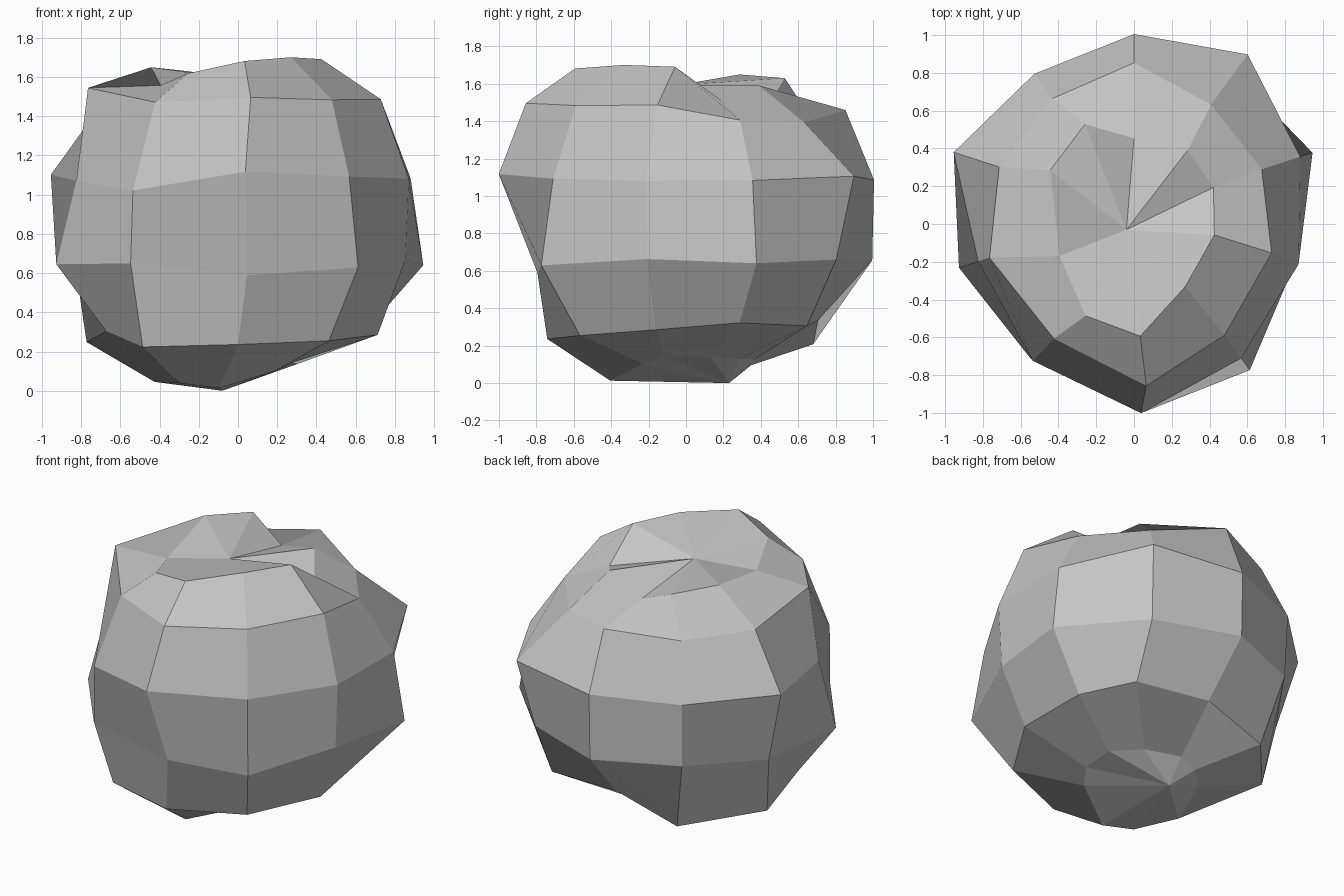
import bpy
import bmesh
from math import radians, sin, cos
from mathutils import Vector

default_cube = bpy.data.objects.get("Cube")
if default_cube:
    bpy.data.objects.remove(default_cube, do_unlink=True)

SEGMENTS = 10
CENTRE_HEIGHT = 0.87

# Each ring of the boulder: latitude, sideways shift, radii in hundredths
RINGS = [
    (57, (0, 0.04), (78, 85, 76, 94, 93, 82, 95, 103, 95, 93)),
    (37, (0, 0.07), (89, 87, 98, 92, 94, 105, 100, 112, 102, 98)),
    (13, (0, 0.07), (95, 105, 96, 92, 103, 89, 97, 110, 99, 94)),
    (-13, (0, 0.07), (102, 93, 95, 90, 90, 100, 98, 91, 107, 92)),
    (-38, (0, 0.07), (89, 96, 83, 99, 101, 92, 105, 103, 100, 95)),
    (-64, (-0.08, 0.07), (83, 81, 80, 83, 82, 91, 96, 98, 87, 83)),
]

# Corners knocked off the regular grid, per ring: segment -> (turn, lift) in degrees
NUDGES = [
    {0: (2, -2), 1: (-3, 1), 3: (-8, -3), 4: (-11, 0), 5: (10, 0),
     6: (10, -5), 7: (3, -5), 8: (0, 4), 9: (5, 5)},
    {5: (0, 3), 6: (4, 0), 7: (4, -3), 9: (1, 2)},
    {6: (2, -4), 7: (2, 0)},
    {4: (1, -3), 6: (1, 0), 7: (3, -5)},
    {1: (-6, 2), 2: (-1, -2), 3: (-2, -4), 4: (4, 0), 5: (4, 0)},
    {0: (-9, 2), 1: (-12, -2), 2: (-4, -4), 3: (-15, -5), 4: (-8, -6),
     5: (8, -1), 6: (9, 4), 7: (-2, 3), 8: (6, 2), 9: (-9, 3)},
]
TOP_POLE = (-0.04, -0.03, 1.595)
BOTTOM_POLE = (-0.08, 0.23, 0)


def make_material(name, colour):
    material = bpy.data.materials.new(name)
    material.use_nodes = True
    material.diffuse_color = colour
    shader = material.node_tree.nodes["Principled BSDF"]
    shader.inputs["Base Color"].default_value = colour
    return material


def ring_point(latitude, shift, radius, segment, nudge):
    """Point on a sphere ring pushed in or out to the given radius."""
    turn, lift = nudge
    azimuth = radians((segment + 0.5) * 360 / SEGMENTS + turn)
    tilt = radians(latitude + lift)
    direction = Vector((cos(azimuth) * cos(tilt), sin(azimuth) * cos(tilt), sin(tilt)))
    return Vector((*shift, CENTRE_HEIGHT)) + direction * radius / 100


def build_boulder():
    bm = bmesh.new()
    loops = [
        [
            bm.verts.new(ring_point(latitude, shift, radius, i, nudges.get(i, (0, 0))))
            for i, radius in enumerate(radii)
        ]
        for (latitude, shift, radii), nudges in zip(RINGS, NUDGES)
    ]
    top = bm.verts.new(TOP_POLE)
    bottom = bm.verts.new(BOTTOM_POLE)

    for i in range(SEGMENTS):
        j = (i + 1) % SEGMENTS
        # Fans closing the two poles
        bm.faces.new((top, loops[0][i], loops[0][j]))
        bm.faces.new((bottom, loops[-1][j], loops[-1][i]))
        # Bands between neighbouring rings
        for upper, lower in zip(loops, loops[1:]):
            bm.faces.new((upper[i], lower[i], lower[j], upper[j]))

    bmesh.ops.recalc_face_normals(bm, faces=bm.faces)
    mesh = bpy.data.meshes.new("boulder")
    bm.to_mesh(mesh)
    bm.free()
    return mesh


# Dented low-poly boulder with flat facets
boulder = bpy.data.objects.new("boulder", build_boulder())
bpy.context.collection.objects.link(boulder)
boulder.data.materials.append(make_material("stone grey", (0.56, 0.56, 0.56, 1)))
boulder.data.shade_flat()
